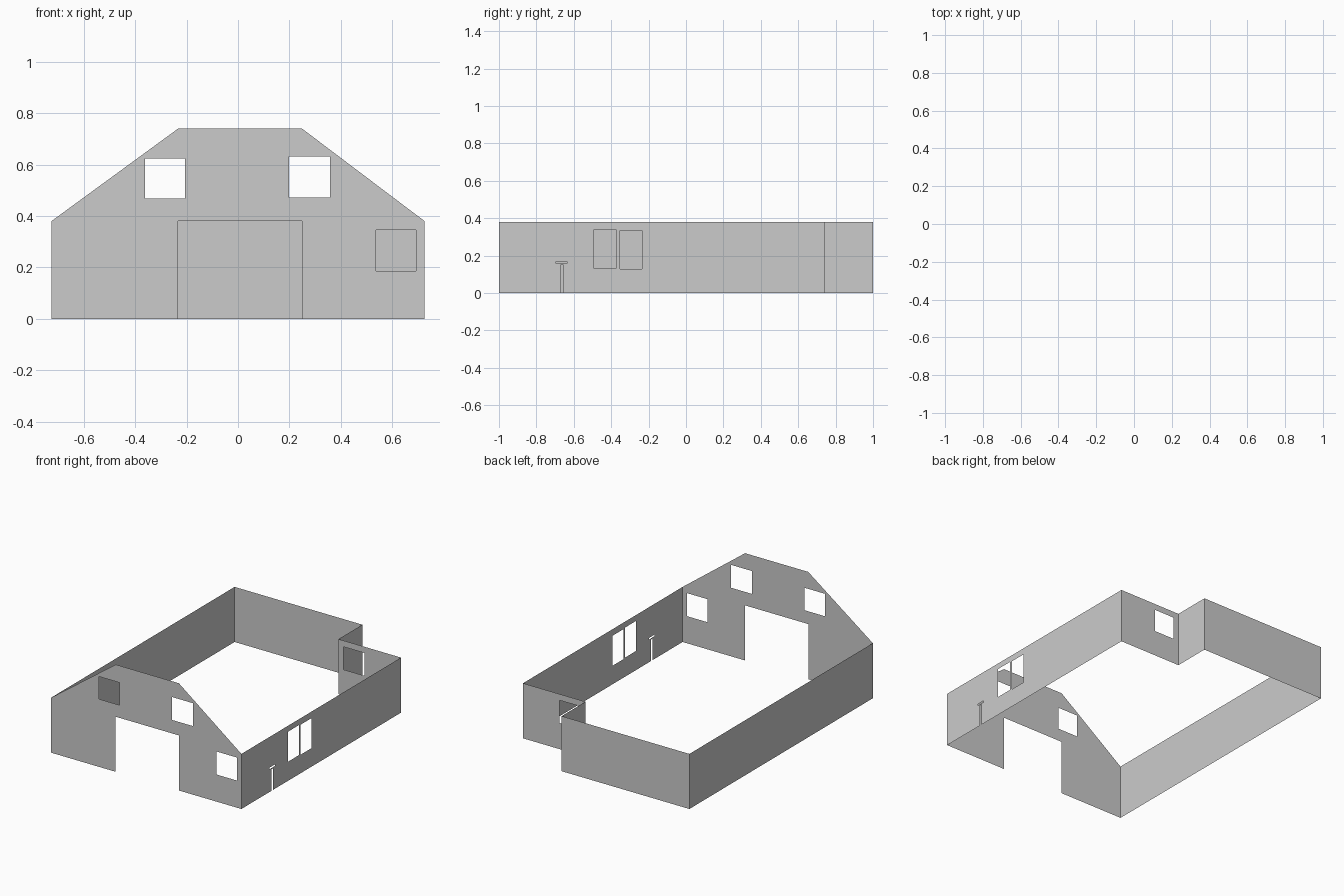
import bpy, bmesh
from mathutils import Vector
from mathutils.geometry import tessellate_polygon

if "Cube" in bpy.data.objects:
    bpy.data.objects.remove(bpy.data.objects["Cube"])

W, H, PEAK = 0.726, 0.38, 0.74      # half width, wall height, gable height
DOOR_L, DOOR_R = -0.233, 0.249      # doorway edges, also the flat gable top
NOTCH_X, NOTCH_Y = 0.249, 0.74      # recessed back right corner


def rect(u0, u1, z0, z1):
    return [(u0, z0), (u1, z0), (u1, z1), (u0, z1)]


def wall(name, axis, offset, outline, holes=(), outward=1):
    """Paper-thin wall running along an axis, with cut-out openings."""
    def place(p):
        return Vector((p[0], offset, p[1]) if axis == 'X' else (offset, p[0], p[1]))
    loops = [[place(p) for p in loop] for loop in [outline, *holes]]
    normal = Vector((0, outward, 0) if axis == 'X' else (outward, 0, 0))
    bm = bmesh.new()
    verts = [bm.verts.new(p) for loop in loops for p in loop]
    for tri in tessellate_polygon(loops):
        face = bm.faces.new([verts[i] for i in tri])
        face.normal_update()
        if face.normal.dot(normal) < 0:
            face.normal_flip()
    bmesh.ops.dissolve_limit(bm, angle_limit=0.01, verts=bm.verts[:], edges=bm.edges[:])
    mesh = bpy.data.meshes.new(name)
    bm.to_mesh(mesh)
    bm.free()
    obj = bpy.data.objects.new(name, mesh)
    bpy.context.collection.objects.link(obj)


# Front gable with doorway and three windows
wall("front_gable_wall", 'X', -1,
     [(-W, 0), (DOOR_L, 0), (DOOR_L, H), (DOOR_R, H), (DOOR_R, 0), (W, 0),
      (W, H), (DOOR_R, PEAK), (DOOR_L, PEAK), (-W, H)],
     [rect(-0.362, -0.206, 0.468, 0.623),
      rect(0.198, 0.357, 0.473, 0.631),
      rect(0.537, 0.693, 0.187, 0.346)], -1)

# Right wall with a window pair, a narrow slot from the ground and a short slit
wall("right_wall", 'Y', W,
     [(-1, 0), (-0.672, 0), (-0.672, 0.149), (-0.656, 0.149), (-0.656, 0),
      (NOTCH_Y, 0), (NOTCH_Y, H), (-1, H)],
     [rect(-0.491, -0.374, 0.132, 0.339),
      rect(-0.353, -0.236, 0.128, 0.335),
      rect(-0.694, -0.636, 0.157, 0.168)], 1)

# Left and back walls
wall("left_wall", 'Y', -W, rect(-1, 1, 0, H), outward=-1)
wall("back_wall", 'X', 1, rect(-W, NOTCH_X, 0, H))

# Recessed corner
wall("recess_side_wall", 'Y', NOTCH_X, rect(NOTCH_Y, 1, 0, H))
wall("recess_back_wall", 'X', NOTCH_Y, rect(NOTCH_X, W, 0, H),
     [rect(0.288, 0.447, 0.18, 0.337)])
